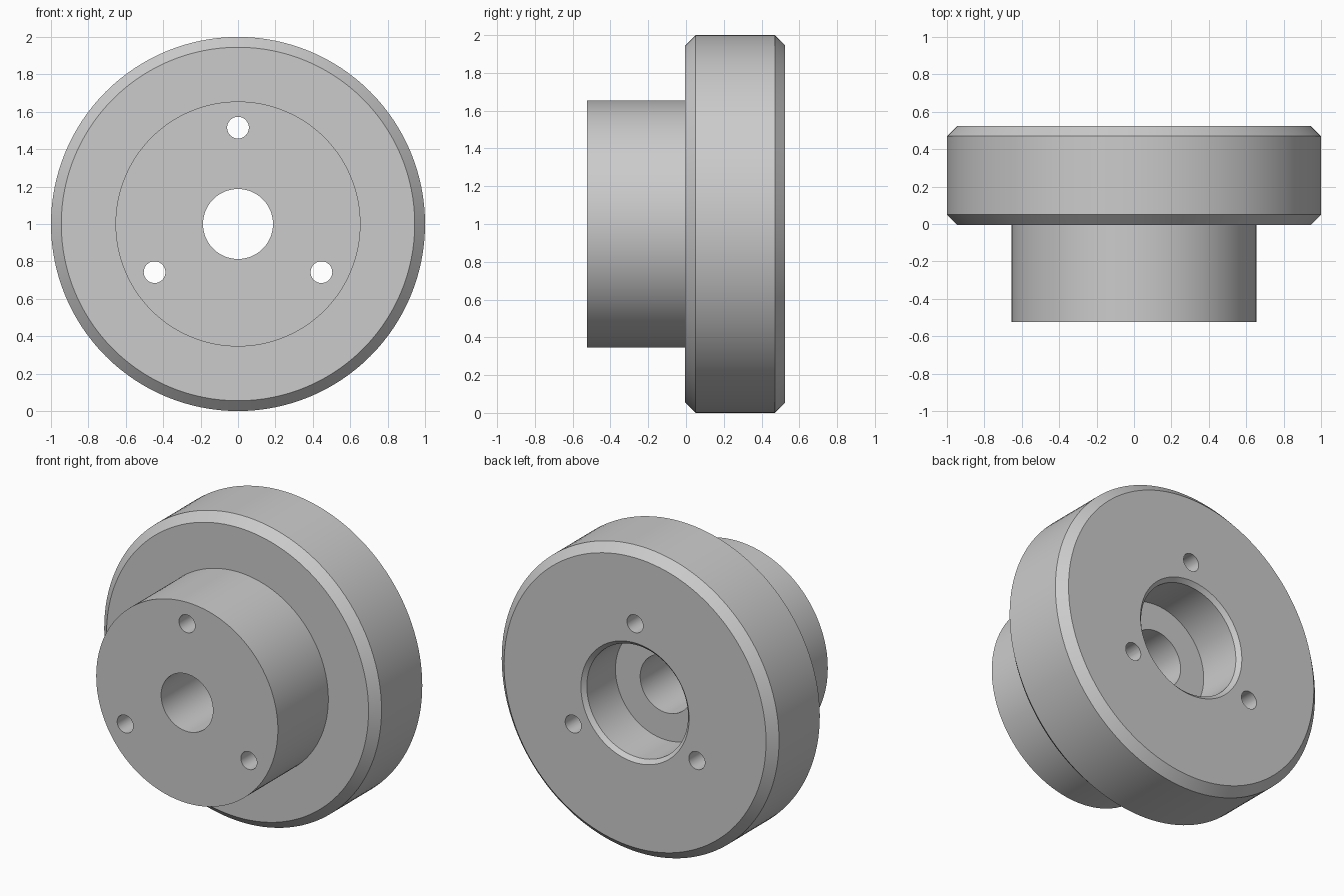
import bpy, bmesh, math
from mathutils import Matrix, Vector

cube = bpy.data.objects.get("Cube")
if cube:
    bpy.data.objects.remove(cube, do_unlink=True)

SEGMENTS = 128
AXIS_Z = 1.0
BACK, FRONT, STEP = 0.525, -0.525, -0.005

grey = bpy.data.materials.new("machined_grey")
grey.use_nodes = True
colour = (0.6, 0.6, 0.6, 1)
grey.diffuse_color = colour
grey.node_tree.nodes["Principled BSDF"].inputs["Base Color"].default_value = colour


def add_object(name, bm):
    bmesh.ops.recalc_face_normals(bm, faces=bm.faces)
    mesh = bpy.data.meshes.new(name)
    bm.to_mesh(mesh)
    bm.free()
    mesh.materials.append(grey)
    obj = bpy.data.objects.new(name, mesh)
    bpy.context.collection.objects.link(obj)
    return obj


def lathe(name, profile):
    """Revolve a closed (radius, y) profile about the horizontal y axis."""
    bm = bmesh.new()
    rings = []
    for i in range(SEGMENTS):
        a = math.tau * i / SEGMENTS
        rings.append([bm.verts.new((r * math.cos(a), y, AXIS_Z + r * math.sin(a)))
                      for r, y in profile])
    n = len(profile)
    for i in range(SEGMENTS):
        here, there = rings[i], rings[(i + 1) % SEGMENTS]
        for j in range(n):
            k = (j + 1) % n
            bm.faces.new((here[j], here[k], there[k], there[j]))
    return add_object(name, bm)


# Stepped body: boss, chamfered flange, counterbore and through bore
chamfer = 0.055
hub = lathe("flanged_hub", [
    (0.187, FRONT), (0.655, FRONT), (0.655, STEP),
    (1 - chamfer, STEP), (1, STEP + chamfer), (1, BACK - chamfer), (1 - chamfer, BACK),
    (0.39, BACK), (0.365, BACK - 0.025), (0.365, 0.205), (0.187, 0.205),
])

# Three bolt holes through boss and flange
bm = bmesh.new()
for i in range(3):
    a = math.radians(90 + 120 * i)
    place = Vector((0.515 * math.cos(a), 0, AXIS_Z + 0.515 * math.sin(a)))
    bmesh.ops.create_cone(bm, cap_ends=True, segments=48, radius1=0.058, radius2=0.058, depth=2,
                          matrix=Matrix.Translation(place) @ Matrix.Rotation(math.pi / 2, 4, 'X'))
drills = add_object("bolt_hole_cutter", bm)
drills.hide_render = True

cut = hub.modifiers.new("bolt_holes", 'BOOLEAN')
cut.operation = 'DIFFERENCE'
cut.solver = 'EXACT'
cut.object = drills

# Bake the cut, remove the cutter, smooth the round walls
bpy.context.view_layer.objects.active = hub
bpy.ops.object.select_all(action='DESELECT')
hub.select_set(True)
bpy.ops.object.modifier_apply(modifier=cut.name)
bpy.data.objects.remove(drills, do_unlink=True)
bpy.ops.object.shade_smooth_by_angle(angle=math.radians(30))
